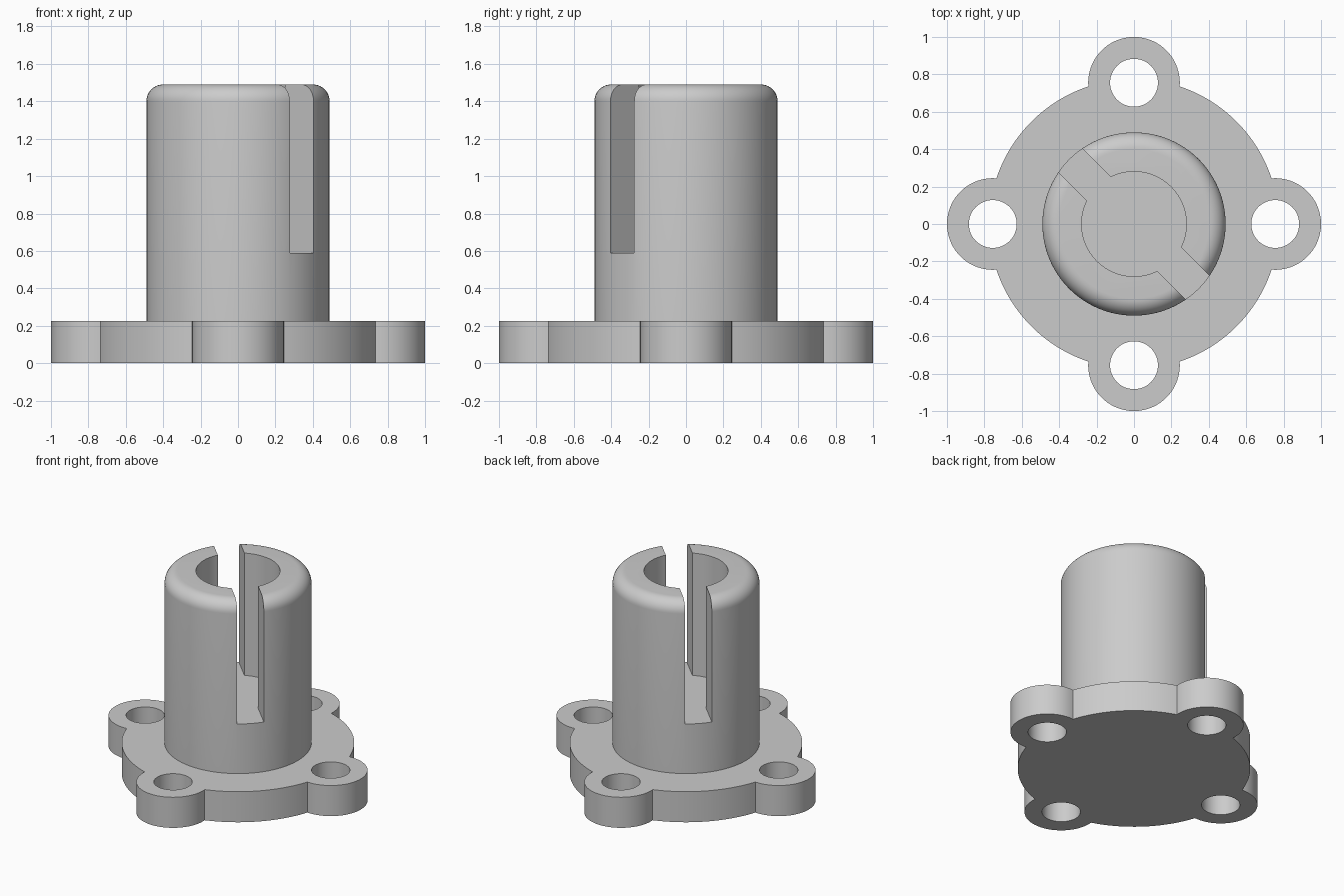
import bpy, bmesh
from math import pi, sin, cos, acos, radians

cube = bpy.data.objects.get("Cube")
if cube:
    bpy.data.objects.remove(cube, do_unlink=True)

FLANGE_R, FLANGE_H = 0.775, 0.225
LUG_POS, LUG_R, HOLE_R = 0.755, 0.245, 0.128
POST_R, POST_TOP, FILLET = 0.49, 1.49, 0.09
BORE_R, BORE_FLOOR, SLOT_W = 0.28, 0.59, 0.18

grey = bpy.data.materials.new("plain grey")
grey.use_nodes = True
grey.diffuse_color = (0.6, 0.6, 0.6, 1)
grey.node_tree.nodes["Principled BSDF"].inputs["Base Color"].default_value = (0.6, 0.6, 0.6, 1)


def make_object(name, bm):
    bmesh.ops.recalc_face_normals(bm, faces=bm.faces)
    mesh = bpy.data.meshes.new(name)
    bm.to_mesh(mesh)
    bm.free()
    mesh.materials.append(grey)
    obj = bpy.data.objects.new(name, mesh)
    bpy.context.collection.objects.link(obj)
    return obj


def prism(name, outline, z0, z1):
    """Extrude a closed 2D outline from z0 to z1."""
    bm = bmesh.new()
    face = bm.faces.new([bm.verts.new((x, y, z0)) for x, y in outline])
    new = bmesh.ops.extrude_face_region(bm, geom=[face])["geom"]
    bmesh.ops.translate(bm, vec=(0, 0, z1 - z0),
                        verts=[g for g in new if isinstance(g, bmesh.types.BMVert)])
    return make_object(name, bm)


def arc(cx, cy, r, a0, a1, n):
    return [(cx + r * cos(a0 + (a1 - a0) * i / n), cy + r * sin(a0 + (a1 - a0) * i / n))
            for i in range(n + 1)]


def circle(cx, cy, r, n):
    return arc(cx, cy, r, 0, 2 * pi, n)[:-1]


def activate(obj):
    bpy.ops.object.select_all(action='DESELECT')
    obj.select_set(True)
    bpy.context.view_layer.objects.active = obj


def cut(obj, cutter):
    cutter.hide_render = True
    mod = obj.modifiers.new("cut", 'BOOLEAN')
    mod.operation = 'DIFFERENCE'
    mod.solver = 'EXACT'
    mod.object = cutter
    activate(obj)
    bpy.ops.object.modifier_apply(modifier=mod.name)
    bpy.data.objects.remove(cutter, do_unlink=True)


# Flange: disc outline with four round lugs
disc_a = acos((FLANGE_R**2 + LUG_POS**2 - LUG_R**2) / (2 * FLANGE_R * LUG_POS))
lug_a = acos((FLANGE_R * cos(disc_a) - LUG_POS) / LUG_R)
outline = []
for k in range(4):
    t = k * pi / 2
    outline += arc(LUG_POS * cos(t), LUG_POS * sin(t), LUG_R, t - lug_a, t + lug_a, 32)
    outline += arc(0, 0, FLANGE_R, t + disc_a, t + pi / 2 - disc_a, 24)[1:-1]
flange = prism("mounting_flange", outline, 0, FLANGE_H)

# Bolt holes through the lugs
for k in range(4):
    t = k * pi / 2
    cut(flange, prism("bolt_hole_cutter",
                      circle(LUG_POS * cos(t), LUG_POS * sin(t), HOLE_R, 48), -0.1, FLANGE_H + 0.1))

# Post: turned profile with a rounded top edge
bm = bmesh.new()
profile = [(0, FLANGE_H), (POST_R, FLANGE_H)]
profile += arc(POST_R - FILLET, POST_TOP - FILLET, FILLET, 0, pi / 2, 10)
profile.append((0, POST_TOP))
verts = [bm.verts.new((r, 0, z)) for r, z in profile]
edges = [bm.edges.new(pair) for pair in zip(verts, verts[1:])]
bmesh.ops.spin(bm, geom=verts + edges, cent=(0, 0, 0), axis=(0, 0, 1),
               angle=2 * pi, steps=96, use_duplicate=False)
bmesh.ops.remove_doubles(bm, verts=bm.verts, dist=0.0005)
bmesh.ops.dissolve_limit(bm, angle_limit=radians(0.5), verts=bm.verts, edges=bm.edges)
post = make_object("slotted_post", bm)

# Bore and diagonal slot share one cutter outline, so their floor is flush
half = SLOT_W / 2
side = acos(half / BORE_R)
end_a = pi / 2 - side
diagonal = -pi / 4
key = []
for t in (0, pi):
    c, s = cos(t), sin(t)
    key += [(x * c - y * s, x * s + y * c) for x, y in [(0.7, -half), (0.7, half)]]
    key += arc(0, 0, BORE_R, t + end_a, t + pi - end_a, 36)
key = [(x * cos(diagonal) - y * sin(diagonal), x * sin(diagonal) + y * cos(diagonal))
       for x, y in key]
cut(post, prism("bore_and_slot_cutter", key, BORE_FLOOR, POST_TOP + 0.2))

for obj in (flange, post):
    activate(obj)
    bpy.ops.object.shade_smooth_by_angle(angle=radians(30))
